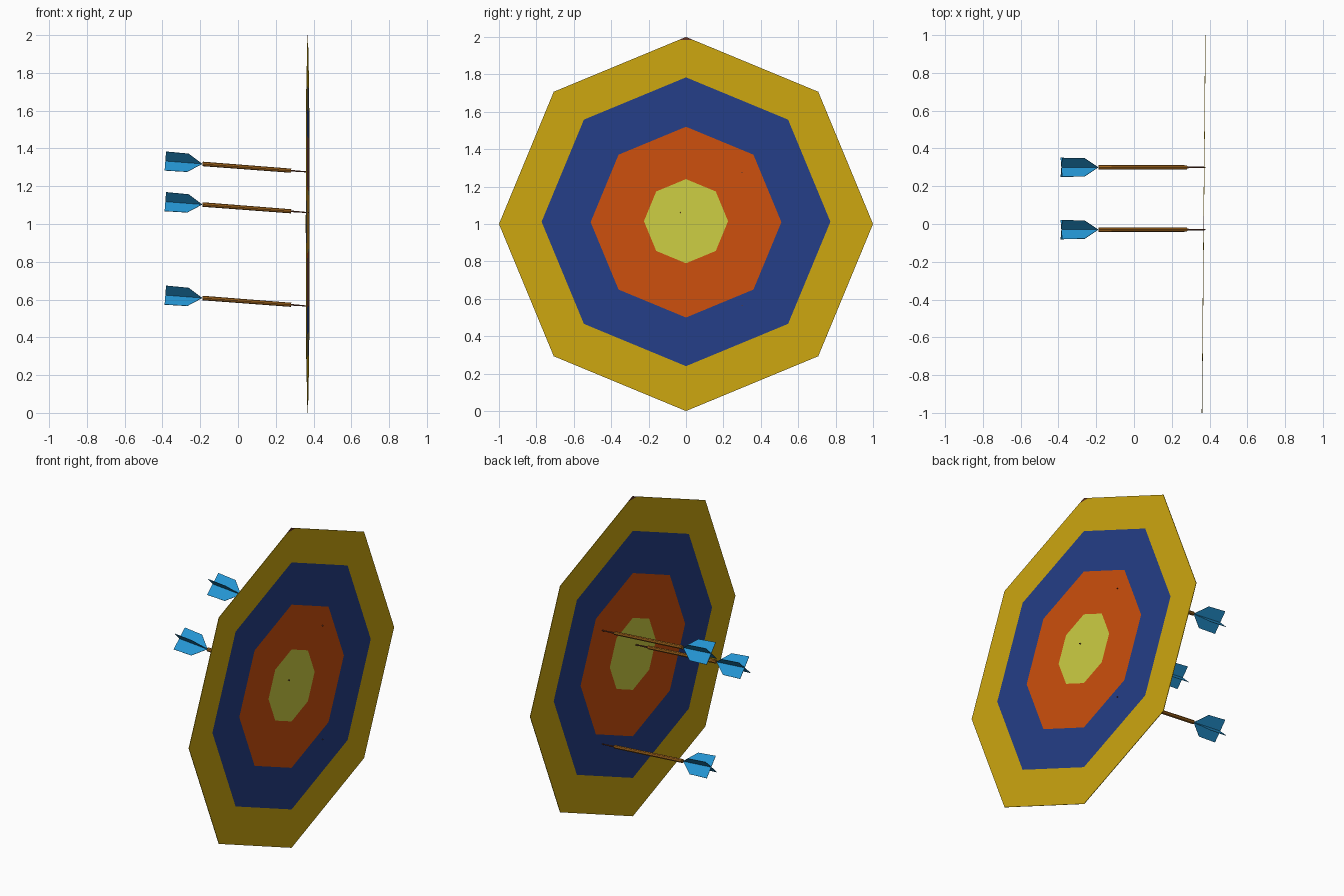
import bpy, bmesh, math
from mathutils import Matrix, Vector

if "Cube" in bpy.data.objects:
    bpy.data.objects.remove(bpy.data.objects["Cube"])


def mat(name, rgb):
    m = bpy.data.materials.new(name)
    m.diffuse_color = (*rgb, 1)
    m.use_nodes = True
    m.node_tree.nodes["Principled BSDF"].inputs["Base Color"].default_value = m.diffuse_color
    return m


yellow = mat("mustard", (0.61, 0.385, 0.005))
blue = mat("navy", (0.018, 0.048, 0.245))
orange = mat("orange", (0.61, 0.08, 0.004))
lime = mat("lime", (0.61, 0.62, 0.056))
brown = mat("dark_brown", (0.14, 0.04, 0.02))
wood = mat("wood", (0.36, 0.13, 0.012))
fin_blue = mat("sky_blue", (0.018, 0.30, 0.65))


def add_object(name, bm, mats, thickness=0):
    me = bpy.data.meshes.new(name)
    bm.to_mesh(me)
    bm.free()
    for m in mats:
        me.materials.append(m)
    ob = bpy.data.objects.new(name, me)
    bpy.context.collection.objects.link(ob)
    if thickness:
        s = ob.modifiers.new("thickness", "SOLIDIFY")
        s.thickness = thickness
        s.offset = 0
    return ob


# Target board: nested octagons, slightly turned about the vertical axis
bm = bmesh.new()
loops = []
for r, cz in ((1.0, 1.0), (0.772, 1.012), (0.51, 1.01), (0.225, 1.015)):
    ring = []
    for i in range(8):
        a = i * math.pi / 4
        y = r * math.sin(a)
        ring.append(bm.verts.new((0.369 + 0.009 * y, y, cz + r * math.cos(a))))
    loops.append(ring)
for k in range(3):
    for i in range(8):
        j = (i + 1) % 8
        f = bm.faces.new((loops[k][j], loops[k][i], loops[k + 1][i], loops[k + 1][j]))
        f.material_index = k
bm.faces.new(loops[3][::-1]).material_index = 3
# small dark mark at the top corner
bmesh.ops.bisect_plane(bm, geom=bm.verts[:] + bm.edges[:] + bm.faces[:],
                       plane_co=(0, 0, 1.983), plane_no=(0, 0, 1))
for f in bm.faces:
    if f.calc_center_median().z > 1.983:
        f.material_index = 4
add_object("target_board", bm, (yellow, blue, orange, lime, brown), 0.003)

# Darts: built along +x with the tip at the origin, then tilted and placed
TILT = math.atan(0.0765)


def cylinder(x0, x1, r0, r1, sides):
    b = bmesh.new()
    m = Matrix.Translation(((x0 + x1) / 2, 0, 0)) @ Matrix.Rotation(math.pi / 2, 4, "Y")
    bmesh.ops.create_cone(b, cap_ends=True, segments=sides, radius1=r0, radius2=r1,
                          depth=x1 - x0, matrix=m)
    return b


def fins():
    b = bmesh.new()
    profile = ((-0.567, 0), (-0.643, 0.068), (-0.763, 0.071), (-0.763, 0))
    for k in range(4):
        rot = Matrix.Rotation(math.pi / 4 + k * math.pi / 2, 3, "X")
        b.faces.new([b.verts.new(rot @ Vector((x, 0, w))) for x, w in profile])
    return b


for n, (y, z) in enumerate(((-0.03, 1.06), (0.30, 1.275), (0.30, 0.565)), 1):
    place = Matrix.Translation((0.376, y, z)) @ Matrix.Rotation(TILT, 4, "Y")
    parts = (
        add_object(f"dart_{n}_shaft", cylinder(-0.565, -0.095, 0.012, 0.011, 8), (wood,)),
        add_object(f"dart_{n}_needle", cylinder(-0.095, 0.002, 0.005, 0.003, 6), (brown,)),
        add_object(f"dart_{n}_fins", fins(), (fin_blue,), 0.002),
    )
    for ob in parts:
        ob.matrix_world = place
